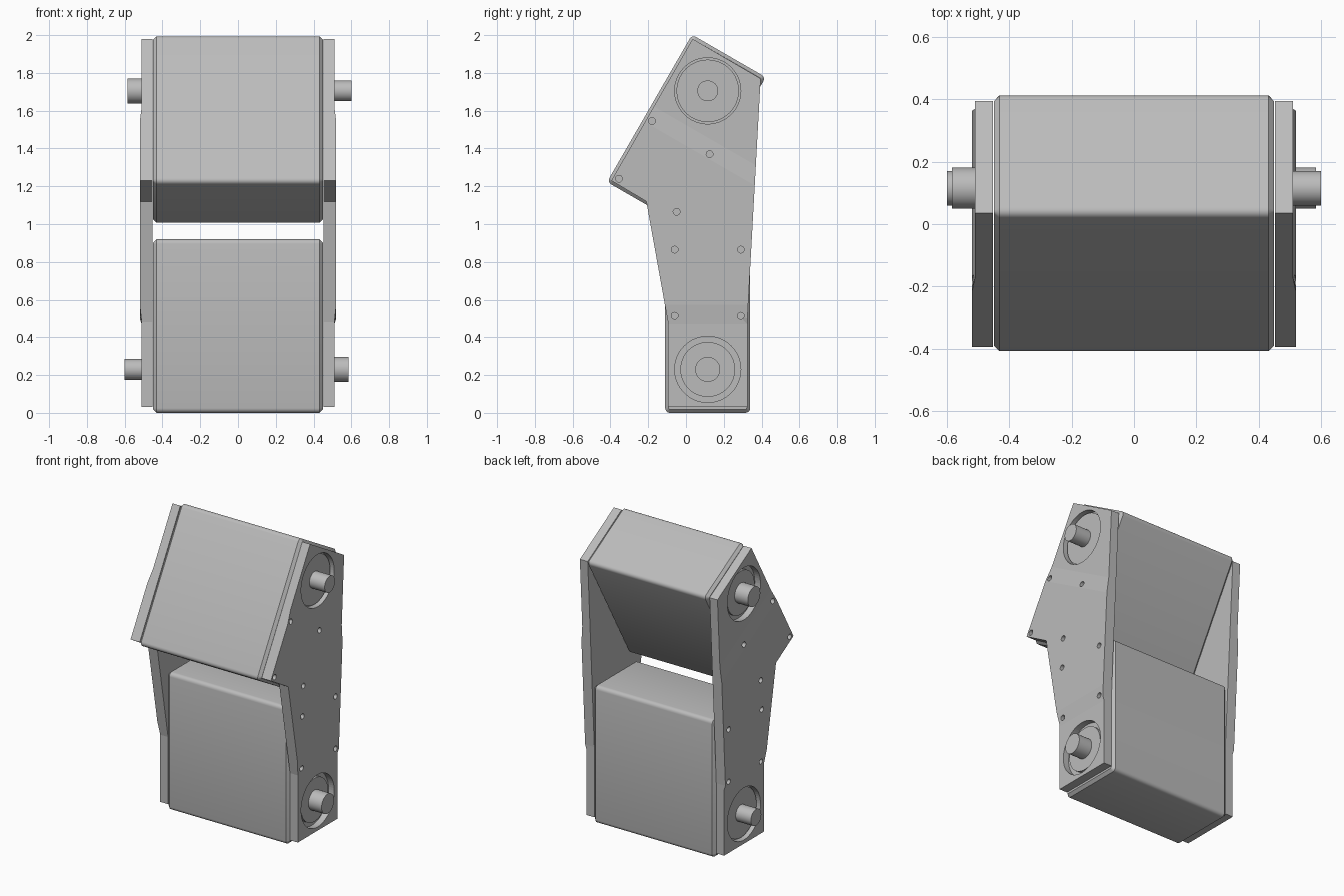
import bpy, bmesh, math
from mathutils import Vector, Matrix

if "Cube" in bpy.data.objects:
    bpy.data.objects.remove(bpy.data.objects["Cube"])

GREY = (0.5, 0.5, 0.5, 1)
metal = bpy.data.materials.new("light grey metal")
metal.use_nodes = True
metal.diffuse_color = GREY
metal.node_tree.nodes["Principled BSDF"].inputs["Base Color"].default_value = GREY


def finish(bm, name, smooth=True):
    bmesh.ops.recalc_face_normals(bm, faces=bm.faces)
    mesh = bpy.data.meshes.new(name)
    bm.to_mesh(mesh)
    bm.free()
    ob = bpy.data.objects.new(name, mesh)
    bpy.context.collection.objects.link(ob)
    mesh.materials.append(metal)
    bpy.ops.object.select_all(action='DESELECT')
    ob.select_set(True)
    bpy.context.view_layer.objects.active = ob
    if smooth:
        bpy.ops.object.shade_smooth_by_angle(angle=math.radians(32))
    return ob


def add_cylinder(bm, y, z, radius, x0, x1, sides=48):
    place = Matrix.Translation(((x0 + x1) / 2, y, z)) @ Matrix.Rotation(math.pi / 2, 4, 'Y')
    bmesh.ops.create_cone(bm, cap_ends=True, segments=sides, radius1=radius,
                          radius2=radius, depth=abs(x1 - x0), matrix=place)


# Blocks: long edges rounded, end caps chamfered
def block(name, size, centre, tilt):
    bm = bmesh.new()
    bmesh.ops.create_cube(bm, size=1)
    bmesh.ops.scale(bm, vec=size, verts=bm.verts)
    long_edges = [e for e in bm.edges if abs(e.verts[0].co.x - e.verts[1].co.x) > 0.1]
    bmesh.ops.bevel(bm, geom=long_edges, offset=0.025, segments=4, profile=0.5,
                    affect='EDGES')
    caps = [e for e in bm.edges if abs(e.verts[0].co.x - e.verts[1].co.x) < 0.01]
    bmesh.ops.bevel(bm, geom=caps, offset=0.018, segments=1, affect='EDGES')
    bm.transform(Matrix.Translation(centre) @ Matrix.Rotation(math.radians(tilt), 4, 'X'))
    return finish(bm, name)


block("lower_block", (0.9, 0.45, 0.92), (0, 0.115, 0.46), 0)
block("upper_block", (0.9, 0.45, 0.9), (0, 0.002, 1.5), -30)

# Side plates: one profile in y and z, the two ends stepped slightly inward
PROFILE = [(-0.095, 0.03), (0.325, 0.03), (0.325, 0.5), (0.395, 1.77),
           (0.035, 1.98), (-0.395, 1.23), (-0.21, 1.12), (-0.095, 0.48)]
AXLES = [(0.115, 1.705), (0.115, 0.23)]
HOLES = [(-0.18, 1.545), (-0.355, 1.24), (0.125, 1.37), (-0.05, 1.065),
         (-0.06, 0.865), (0.29, 0.865), (-0.06, 0.515), (0.29, 0.515)]
SLANT = Vector((0, 0.5, 0.866))
UP = Vector((0, 0, 1))
BENDS = [(UP, 0.47), (UP, 0.575), (SLANT, 1.225), (SLANT, 1.32)]


def side_plate(name, side):
    bm = bmesh.new()
    inner = bm.faces.new([bm.verts.new((0.452, y, z)) for y, z in PROFILE])
    moved = bmesh.ops.extrude_face_region(bm, geom=[inner], use_keep_orig=True)
    for v in moved["geom"]:
        if isinstance(v, bmesh.types.BMVert):
            v.co.x = 0.52
    for normal, dist in BENDS:
        bmesh.ops.bisect_plane(bm, geom=bm.verts[:] + bm.edges[:] + bm.faces[:],
                               plane_co=normal * dist, plane_no=normal)
    for v in bm.verts:
        low = v.co.z < 0.48
        high = v.co.dot(SLANT) > 1.315
        if v.co.x > 0.5 and (low or high):
            v.co.x = 0.51
    bm.transform(Matrix.Scale(side, 4, (1, 0, 0)))
    plate = finish(bm, name, smooth=False)

    # Bearing recesses and screw holes
    cut = bmesh.new()
    for y, z in AXLES:
        add_cylinder(cut, y, z, 0.175, side * 0.468, side * 0.6, 64)
    for y, z in HOLES:
        add_cylinder(cut, y, z, 0.018, side * 0.49, side * 0.6, 16)
    cutter = finish(cut, name + "_cutter", smooth=False)
    cutter.hide_render = True
    mod = plate.modifiers.new("holes", 'BOOLEAN')
    mod.operation = 'DIFFERENCE'
    mod.solver = 'EXACT'
    mod.object = cutter
    bpy.context.view_layer.objects.active = plate
    bpy.ops.object.modifier_apply(modifier=mod.name)
    bpy.data.objects.remove(cutter)
    return plate


# Bearing disc with axle stub: a wide thin-axle kind and a narrow thick-axle kind
def bearing(name, side, spot, wide):
    disc, axle, reach = (0.165, 0.055, 0.6) if wide else (0.145, 0.066, 0.585)
    bm = bmesh.new()
    add_cylinder(bm, *spot, disc, side * 0.46, side * 0.487, 64)
    add_cylinder(bm, *spot, axle, side * 0.46, side * reach)
    return finish(bm, name)


for label, side in (("left", 1), ("right", -1)):
    side_plate(label + "_side_plate", side)
    bearing(label + "_upper_bearing", side, AXLES[0], side > 0)
    bearing(label + "_lower_bearing", side, AXLES[1], side < 0)
